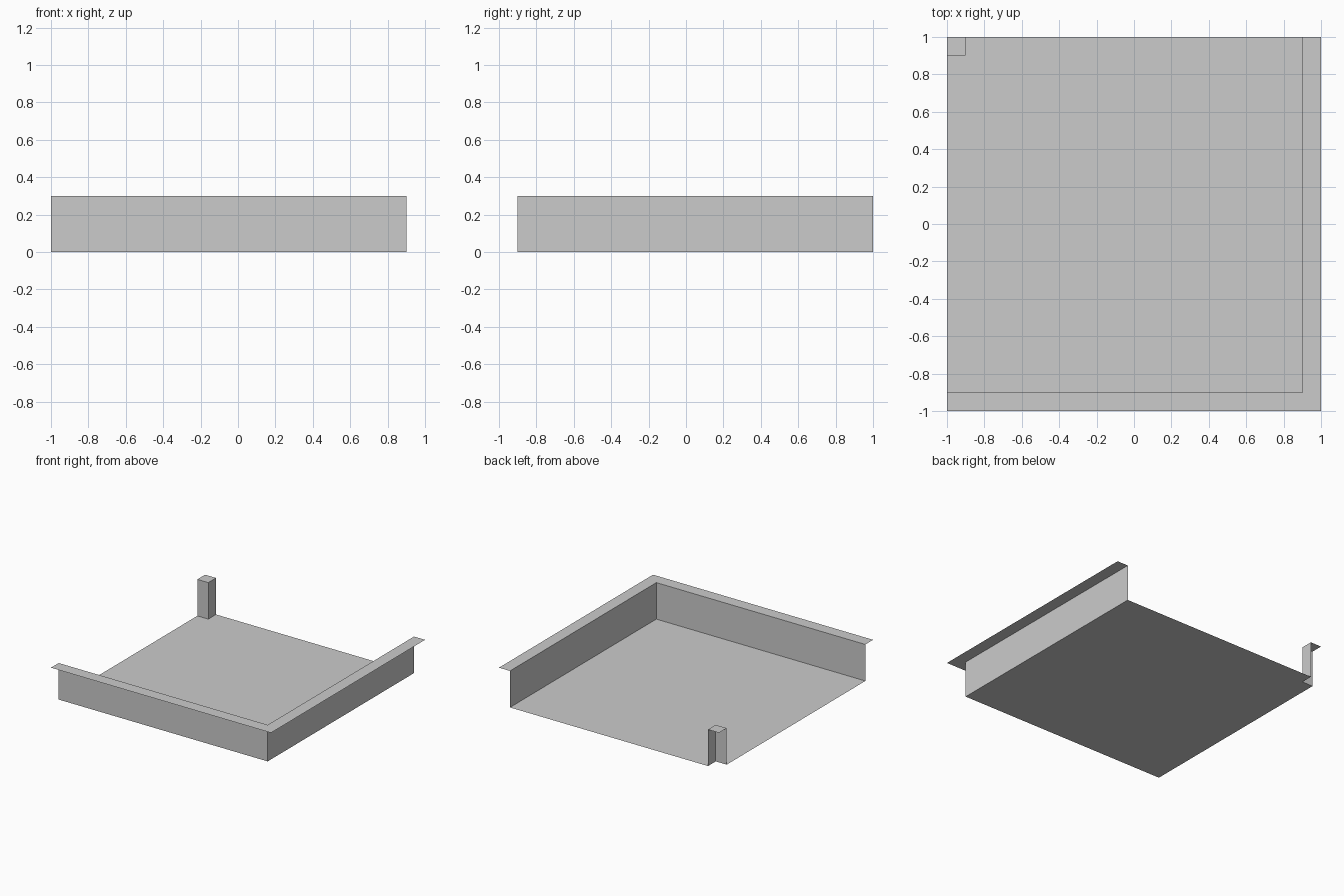
import bpy
import bmesh

if "Cube" in bpy.data.objects:
    bpy.data.objects.remove(bpy.data.objects["Cube"], do_unlink=True)

OUT, IN, TOP = 1.0, 0.9, 0.3

grey = bpy.data.materials.new("plain_grey")
grey.use_nodes = True
colour = (0.6, 0.6, 0.6, 1)
grey.diffuse_color = colour
grey.node_tree.nodes["Principled BSDF"].inputs["Base Color"].default_value = colour


def sheet(name, outlines):
    """Thin single-sided sheet made of flat polygons that share edges."""
    bm = bmesh.new()
    for outline in outlines:
        bm.faces.new([bm.verts.new(p) for p in outline])
    bmesh.ops.remove_doubles(bm, verts=bm.verts, dist=0.0001)
    mesh = bpy.data.meshes.new(name)
    bm.to_mesh(mesh)
    bm.free()
    mesh.materials.append(grey)
    obj = bpy.data.objects.new(name, mesh)
    bpy.context.collection.objects.link(obj)
    return obj


def flat(points, z):
    return [(x, y, z) for x, y in points]


def upright(a, b):
    return [(*a, 0), (*b, 0), (*b, TOP), (*a, TOP)]


# Floor, notched at the back corner where the post rises
sheet("floor", [flat([(-OUT, -IN), (IN, -IN), (IN, OUT),
                      (-IN, OUT), (-IN, IN), (-OUT, IN)], 0)])

# Walls along the front and the left side
sheet("front_wall", [upright((-OUT, -IN), (IN, -IN))])
sheet("left_wall", [upright((IN, -IN), (IN, OUT))])

# L-shaped rim running outward from the top of the walls
sheet("rim", [flat([(-OUT, -OUT), (OUT, -OUT), (OUT, OUT),
                    (IN, OUT), (IN, -IN), (-OUT, -IN)], TOP)])

# Corner post: two inner sides and a cap, open on the outer sides
sheet("corner_post", [
    upright((-OUT, IN), (-IN, IN)),
    upright((-IN, IN), (-IN, OUT)),
    flat([(-OUT, IN), (-IN, IN), (-IN, OUT), (-OUT, OUT)], TOP),
])
